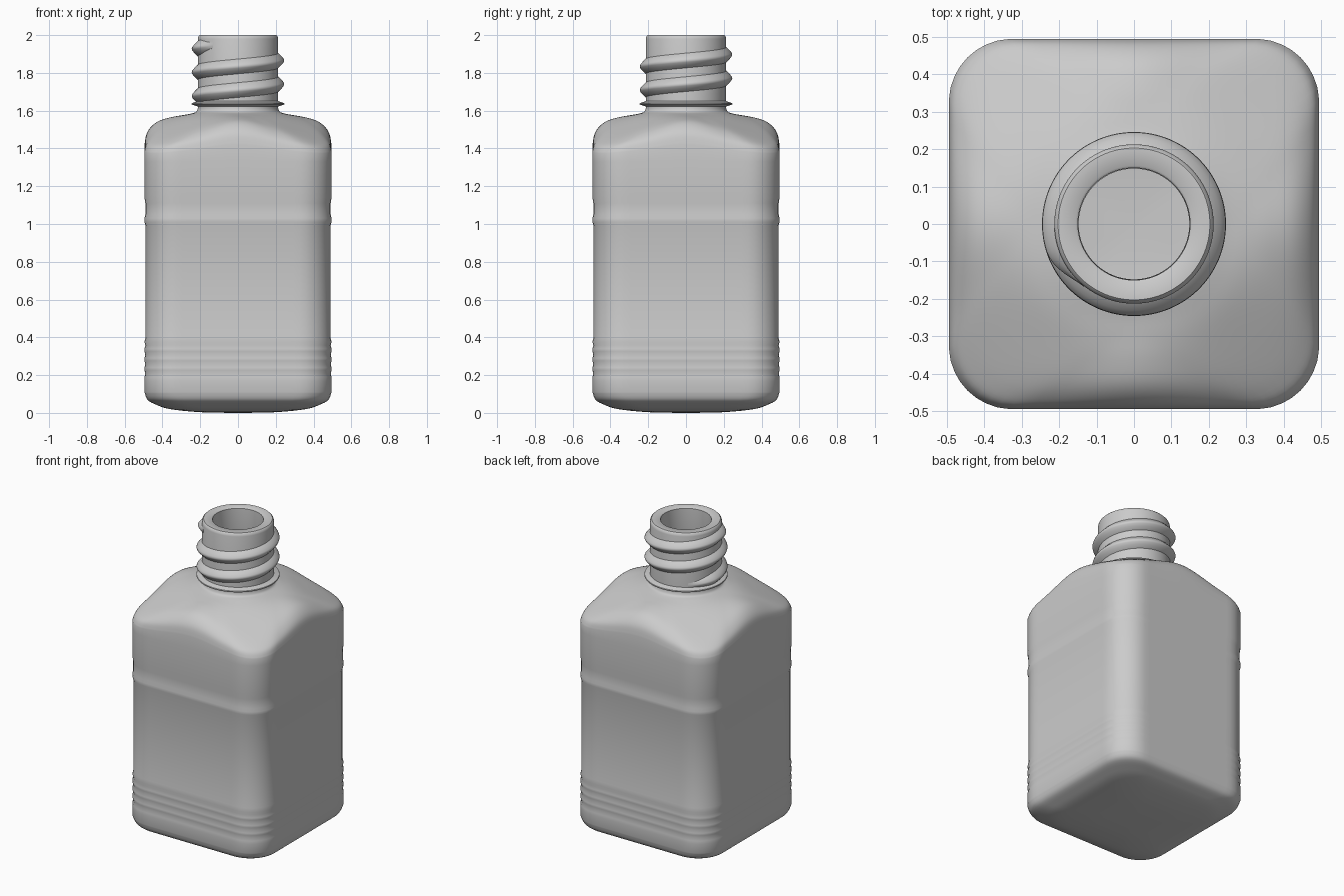
import bpy, bmesh
from math import sin, cos, pi, sqrt, radians

if "Cube" in bpy.data.objects:
    bpy.data.objects.remove(bpy.data.objects["Cube"])

N = 128


def ring_radius(a, r, phi):
    """Polar radius of a rounded square with half width a and corner radius r."""
    f = phi % (pi / 2)
    f = min(f, pi / 2 - f)
    c = a - r
    if a * sin(f) <= c * cos(f):
        return a / cos(f)
    s = cos(f) + sin(f)
    return c * s + sqrt(max(0, c * c * s * s - 2 * c * c + r * r))


def finish(bm, name, angle):
    bmesh.ops.recalc_face_normals(bm, faces=bm.faces)
    me = bpy.data.meshes.new(name)
    bm.to_mesh(me)
    bm.free()
    ob = bpy.data.objects.new(name, me)
    bpy.context.collection.objects.link(ob)
    bpy.ops.object.select_all(action='DESELECT')
    ob.select_set(True)
    bpy.context.view_layer.objects.active = ob
    bpy.ops.object.shade_smooth_by_angle(angle=radians(angle))
    return ob


def refine(keys, steps=4):
    """Catmull-Rom interpolation of section parameters."""
    out = []
    for i in range(len(keys) - 1):
        p0, p1 = keys[max(i - 1, 0)], keys[i]
        p2, p3 = keys[i + 1], keys[min(i + 2, len(keys) - 1)]
        for k in range(steps):
            t = k / steps
            out.append(tuple(
                0.5 * (2 * b + (c - a) * t + (2 * a - 5 * b + 4 * c - d) * t * t
                       + (3 * b - a - 3 * c + d) * t ** 3)
                for a, b, c, d in zip(p0, p1, p2, p3)))
    return out + [keys[-1]]


# Sections are (half width, corner radius, height, corner droop)
base = refine([(0.10, 0.06, 0.001, 0), (0.22, 0.12, 0.005, 0), (0.36, 0.16, 0.02, 0),
               (0.43, 0.17, 0.042, 0), (0.478, 0.17, 0.068, 0), (0.495, 0.17, 0.11, 0)])

# Straight wall with shallow ribs and a slightly recessed label panel
wall = [(0.495, 0.17, 0.17, 0)]
for z in (0.19, 0.24, 0.29, 0.34):
    wall += [(0.495, 0.17, z, 0), (0.491, 0.168, z + 0.018, 0), (0.495, 0.17, z + 0.036, 0)]
wall += [(0.490, 0.168, 0.40, 0), (0.490, 0.168, 0.99, 0), (0.495, 0.17, 1.01, 0),
         (0.495, 0.17, 1.03, 0), (0.491, 0.168, 1.05, 0), (0.491, 0.168, 1.11, 0),
         (0.495, 0.17, 1.14, 0), (0.495, 0.17, 1.34, 0.01)]

shoulder = refine([(0.495, 0.17, 1.42, 0.045), (0.485, 0.18, 1.475, 0.065),
                   (0.46, 0.20, 1.515, 0.075), (0.42, 0.22, 1.545, 0.07),
                   (0.36, 0.23, 1.564, 0.045), (0.30, 0.24, 1.575, 0.015),
                   (0.25, 0.24, 1.584, 0), (0.222, 0.222, 1.594, 0),
                   (0.213, 0.213, 1.612, 0)])

# Neck with thin collar, rim and bore
neck = [(r, r, z, 0) for r, z in (
    (0.213, 1.622), (0.244, 1.632), (0.246, 1.636), (0.244, 1.640), (0.213, 1.65),
    (0.213, 1.98), (0.210, 1.993), (0.203, 2.0), (0.156, 2.0), (0.150, 1.995),
    (0.148, 1.62))]

# Inner cavity
cavity = [(0.17, 0.17, 1.575, 0), (0.22, 0.21, 1.552, 0), (0.33, 0.22, 1.53, 0.04),
          (0.40, 0.20, 1.505, 0.065), (0.44, 0.17, 1.46, 0.06), (0.455, 0.14, 1.40, 0.04),
          (0.455, 0.14, 1.30, 0), (0.455, 0.14, 0.13, 0), (0.435, 0.14, 0.09, 0),
          (0.34, 0.14, 0.06, 0), (0.10, 0.06, 0.041, 0)]

bm = bmesh.new()
rings = []
for a, r, z, droop in base + wall + shoulder + neck + cavity:
    r = min(r, a)
    ring = []
    for i in range(N):
        phi = 2 * pi * i / N
        rho = ring_radius(a, r, phi)
        ring.append(bm.verts.new((rho * cos(phi), rho * sin(phi), z - droop * sin(2 * phi) ** 2)))
    rings.append(ring)
for lo, hi in zip(rings, rings[1:]):
    for i in range(N):
        j = (i + 1) % N
        bm.faces.new((lo[i], lo[j], hi[j], hi[i]))
for ring, z in ((rings[0], 0.0), (rings[-1], 0.04)):
    tip = bm.verts.new((0, 0, z))
    for i in range(N):
        bm.faces.new((ring[i], ring[(i + 1) % N], tip))
finish(bm, "bottle_body", 40)

# Screw thread: a rounded ridge swept up a helix, fading out at both ends
bm = bmesh.new()
profile = [(-0.012, -0.046), (0.002, -0.038), (0.018, -0.022), (0.029, -0.009), (0.032, 0),
           (0.029, 0.009), (0.018, 0.022), (0.002, 0.038), (-0.012, 0.046)]
start, end, steps = pi - 0.9, 5 * pi + 0.9, 220
prev = None
for k in range(steps + 1):
    th = start + (end - start) * k / steps
    zc = 1.678 + 0.125 * (th - pi) / (2 * pi)
    fade = min(1, (th - start) / 0.8, (end - th) / 0.6)
    fade = 0.05 + 0.95 * fade * fade * (3 - 2 * fade)
    row = []
    for h, dz in profile:
        rad = 0.213 + (h * fade if h > 0 else h)
        row.append(bm.verts.new((rad * cos(th), rad * sin(th), zc + dz * (0.4 + 0.6 * fade))))
    if prev:
        for i in range(len(row) - 1):
            bm.faces.new((prev[i], row[i], row[i + 1], prev[i + 1]))
        bm.faces.new((prev[-1], row[-1], row[0], prev[0]))
    else:
        bm.faces.new(row)
    prev = row
bm.faces.new(prev[::-1])
finish(bm, "screw_thread", 50)
